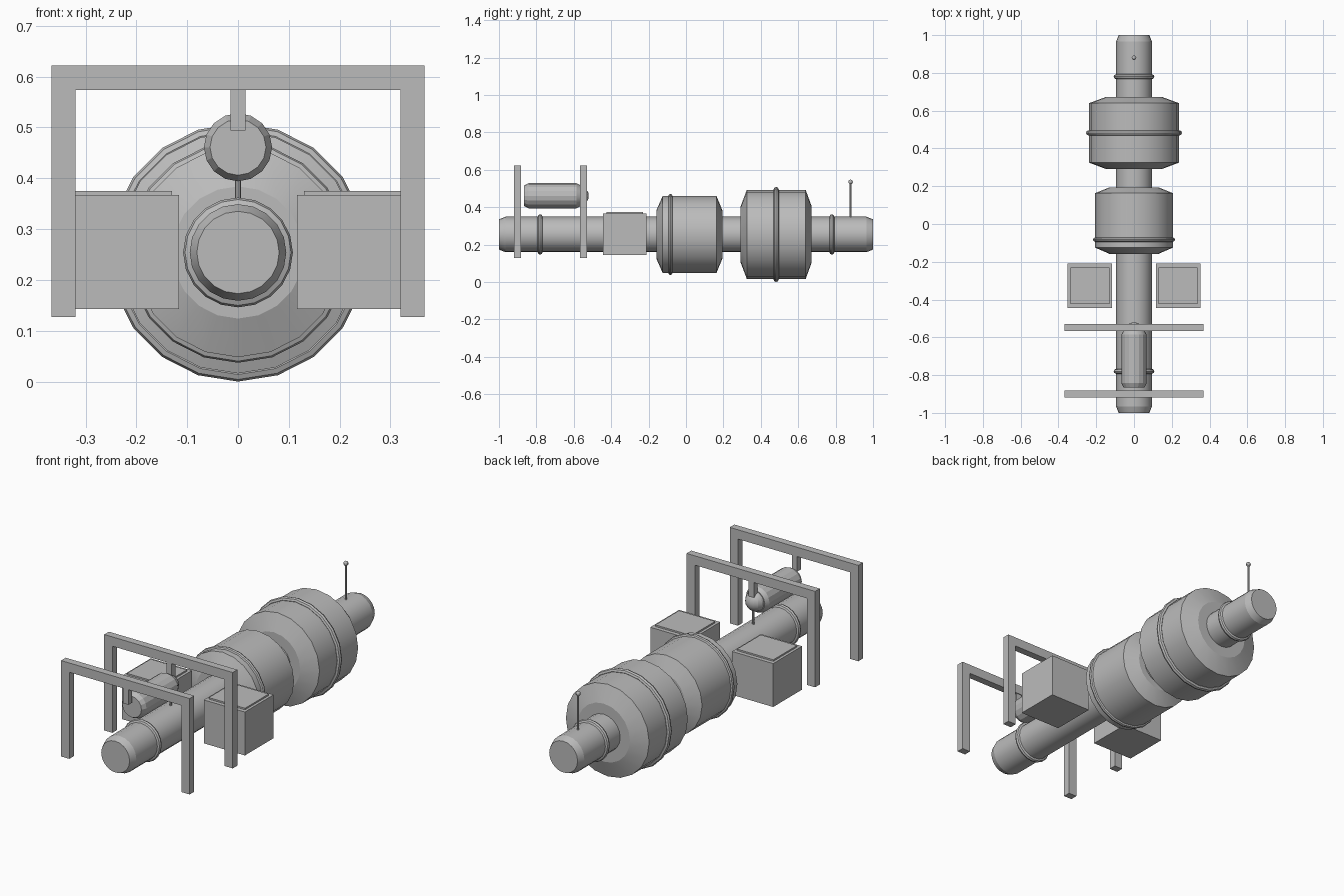
import bpy, bmesh, math
from mathutils import Matrix

if "Cube" in bpy.data.objects:
    bpy.data.objects.remove(bpy.data.objects["Cube"])

grey = bpy.data.materials.new("station_grey")
grey.diffuse_color = (0.5, 0.5, 0.5, 1)
grey.use_nodes = True
grey.node_tree.nodes["Principled BSDF"].inputs["Base Color"].default_value = grey.diffuse_color
AXIS_Z = 0.254


def finish(name, bm, smooth=False):
    bmesh.ops.recalc_face_normals(bm, faces=bm.faces)
    me = bpy.data.meshes.new(name)
    bm.to_mesh(me)
    bm.free()
    me.materials.append(grey)
    ob = bpy.data.objects.new(name, me)
    bpy.context.collection.objects.link(ob)
    if smooth:
        bpy.ops.object.select_all(action='DESELECT')
        ob.select_set(True)
        bpy.context.view_layer.objects.active = ob
        bpy.ops.object.shade_smooth_by_angle(angle=math.radians(20))
    return ob


def lathe(name, profile, z=AXIS_Z, sides=20, closed=False):
    """Revolve (y, radius) points about a y-directed axis at height z."""
    bm = bmesh.new()
    rings = []
    for y, r in profile:
        rings.append([bm.verts.new((r * math.sin(2 * math.pi * i / sides), y,
                                    z - r * math.cos(2 * math.pi * i / sides)))
                      for i in range(sides)])
    pairs = list(zip(rings, rings[1:]))
    if closed:
        pairs.append((rings[-1], rings[0]))
    else:
        bm.faces.new(rings[0])
        bm.faces.new(rings[-1])
    for a, b in pairs:
        for i in range(sides):
            j = (i + 1) % sides
            bm.faces.new((a[i], a[j], b[j], b[i]))
    return finish(name, bm, True)


def ring(name, y, r, minor):
    pts = [(y + minor * math.cos(math.tau * k / 8), r + minor * math.sin(math.tau * k / 8))
           for k in range(8)]
    lathe(name, pts, closed=True)


def add_box(bm, x0, x1, y0, y1, z0, z1):
    m = Matrix.Translation(((x0 + x1) / 2, (y0 + y1) / 2, (z0 + z1) / 2)) \
        @ Matrix.Diagonal((x1 - x0, y1 - y0, z1 - z0, 1))
    bmesh.ops.create_cube(bm, size=1, matrix=m)


def box(name, *dims):
    bm = bmesh.new()
    add_box(bm, *dims)
    finish(name, bm)


def rod(name, y, z0, z1, r):
    bm = bmesh.new()
    bmesh.ops.create_cone(bm, cap_ends=True, segments=8, radius1=r, radius2=r, depth=z1 - z0,
                          matrix=Matrix.Translation((0, y, (z0 + z1) / 2)))
    finish(name, bm)


def ball(name, y, z, r, seg=12):
    bm = bmesh.new()
    bmesh.ops.create_uvsphere(bm, u_segments=seg, v_segments=seg // 2 + 2, radius=r,
                              matrix=Matrix.Translation((0, y, z)))
    finish(name, bm, True)


# Central tube with bands near both ends
lathe("core_tube", [(-1, 0.081), (-0.965, 0.095), (0.965, 0.095), (1, 0.081)])
ring("front_band", -0.78, 0.095, 0.013)
ring("rear_band", 0.78, 0.095, 0.013)

# Two wide drum modules with sloped ends
lathe("middle_module", [(-0.158, 0.13), (-0.125, 0.206), (0.163, 0.206), (0.194, 0.13)])
ring("middle_module_band", -0.083, 0.206, 0.011)
lathe("rear_module", [(0.292, 0.15), (0.325, 0.238), (0.64, 0.238), (0.672, 0.15)])
ring("rear_module_band", 0.482, 0.24, 0.014)

# Side boxes with raised lids
for side, s in (("left", -1), ("right", 1)):
    xs = sorted((s * 0.116, s * 0.351))
    box(side + "_cargo_box", *xs, -0.445, -0.21, 0.143, 0.367)
    xs = sorted((s * 0.13, s * 0.337))
    box(side + "_box_lid", *xs, -0.424, -0.231, 0.366, 0.375)

# Gantry frames, each with a short hanger
for name, y in (("front", -0.9), ("rear", -0.548)):
    y0, y1 = y - 0.019, y + 0.019
    box(name + "_frame_beam", -0.367, 0.367, y0, y1, 0.574, 0.622)
    for side, s in (("left", -1), ("right", 1)):
        xs = sorted((s * 0.32, s * 0.367))
        box(f"{name}_frame_{side}_leg", *xs, y0, y1, 0.127, 0.574)
    box(name + "_hanger", -0.015, 0.015, y - 0.015, y + 0.015, 0.494, 0.576)

# Small docked pod with rounded rear and support strut
lathe("pod_body", [(-0.866, 0.055), (-0.842, 0.067), (-0.585, 0.067), (-0.564, 0.055)],
      z=0.461, sides=16)
ball("pod_dome", -0.572, 0.461, 0.052, 16)
rod("pod_strut", -0.55, 0.335, 0.43, 0.006)

# Antenna on the rear end
rod("antenna_mast", 0.88, 0.34, 0.535, 0.005)
ball("antenna_tip", 0.88, 0.535, 0.012)
